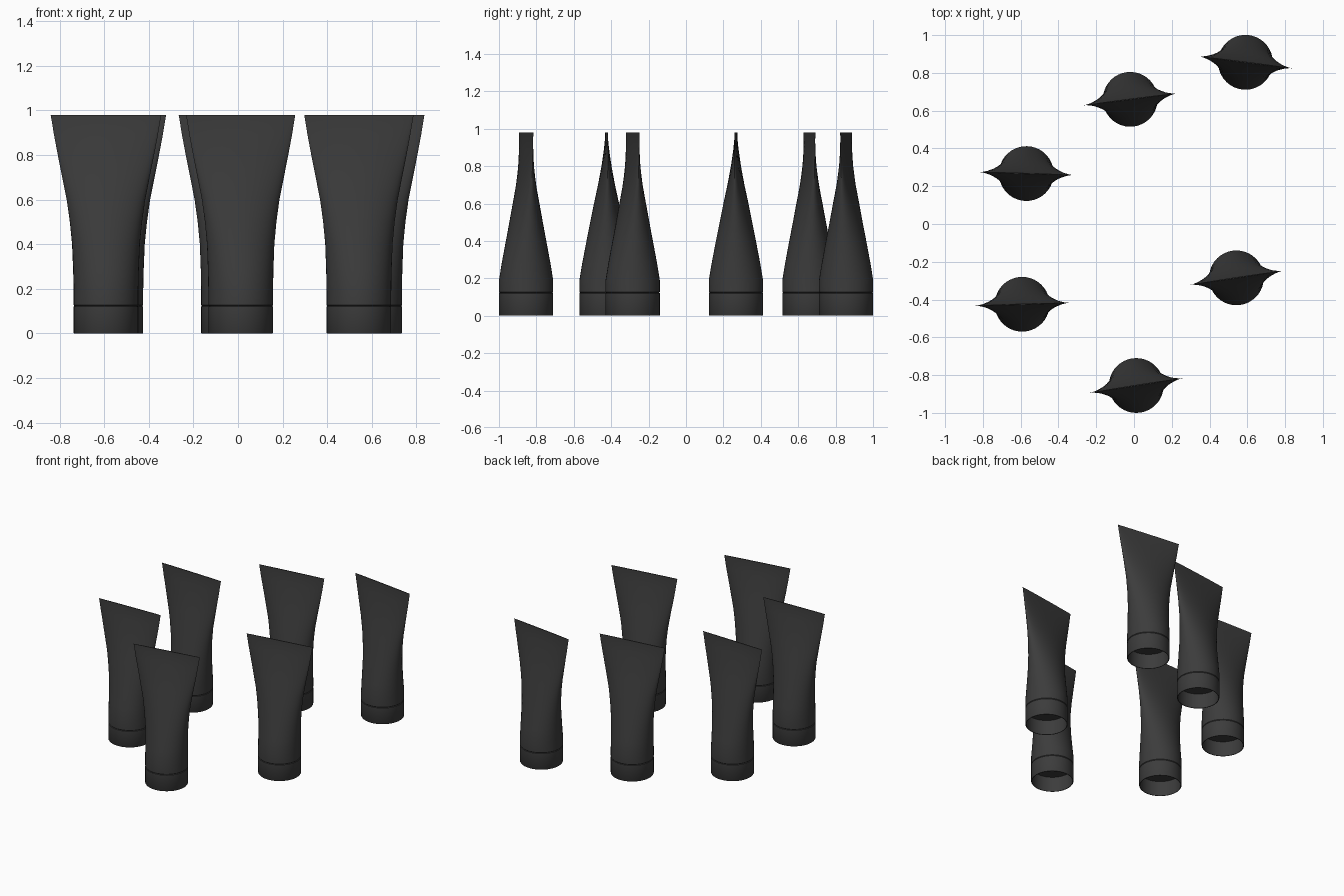
import bpy, bmesh, math

if "Cube" in bpy.data.objects:
    bpy.data.objects.remove(bpy.data.objects["Cube"], do_unlink=True)

SEGMENTS = 40
R = 0.145

charcoal = bpy.data.materials.new("charcoal plastic")
charcoal.use_nodes = True
charcoal.diffuse_color = (0.045, 0.045, 0.045, 1)
charcoal.node_tree.nodes["Principled BSDF"].inputs["Base Color"].default_value = (0.045, 0.045, 0.045, 1)


def loft(name, sections):
    """Skin a stack of ellipses (half width, half depth, height)."""
    bm = bmesh.new()
    rings = []
    for w, d, z in sections:
        ring = []
        for i in range(SEGMENTS):
            a = 2 * math.pi * i / SEGMENTS
            ring.append(bm.verts.new((w * math.cos(a), d * math.sin(a), z)))
        rings.append(ring)
    for low, high in zip(rings, rings[1:]):
        for i in range(SEGMENTS):
            j = (i + 1) % SEGMENTS
            bm.faces.new((low[i], low[j], high[j], high[i]))
    bm.faces.new(list(reversed(rings[0])))
    bm.faces.new(rings[-1])
    mesh = bpy.data.meshes.new(name)
    bm.to_mesh(mesh)
    bm.free()
    mesh.materials.append(charcoal)
    return mesh


# Cap: recessed underside, rim, outer wall, closed top
cap = loft("cap", [
    (R - 0.006, R - 0.006, 0.112), (R - 0.006, R - 0.006, 0),
    (R - 0.002, R - 0.002, 0), (R, R, 0.003),
    (R, R, 0.120), (R - 0.004, R - 0.004, 0.123)])

# Tube body: round at the shoulder, flaring and flattening to a crimped end
body = loft("body", [
    (R - 0.004, R - 0.004, 0.122), (R, R, 0.127), (R, R, 0.19),
    (0.147, 0.130, 0.28), (0.152, 0.107, 0.40), (0.162, 0.087, 0.50),
    (0.176, 0.067, 0.60), (0.196, 0.045, 0.70), (0.216, 0.026, 0.80),
    (0.233, 0.012, 0.89), (0.242, 0.004, 0.945), (0.248, 0.003, 0.98)])

# Position and turn in degrees of each tube
TUBES = [(-0.57, 0.267, -1.8), (-0.02, 0.66, 7.3), (0.59, 0.856, -7.3),
         (-0.592, -0.425, 1.8), (0.542, -0.285, 8.6), (0.012, -0.855, 9)]

bpy.ops.object.select_all(action="DESELECT")
for n, (x, y, turn) in enumerate(TUBES, 1):
    for part, mesh in (("cap", cap), ("body", body)):
        ob = bpy.data.objects.new(f"tube_{n}_{part}", mesh)
        ob.location = (x, y, 0)
        ob.rotation_euler.z = math.radians(turn)
        bpy.context.collection.objects.link(ob)
        if n == 1:
            ob.select_set(True)
            bpy.context.view_layer.objects.active = ob

# The tubes share two meshes, so smoothing the first pair smooths them all
bpy.ops.object.shade_smooth_by_angle(angle=math.radians(35))
